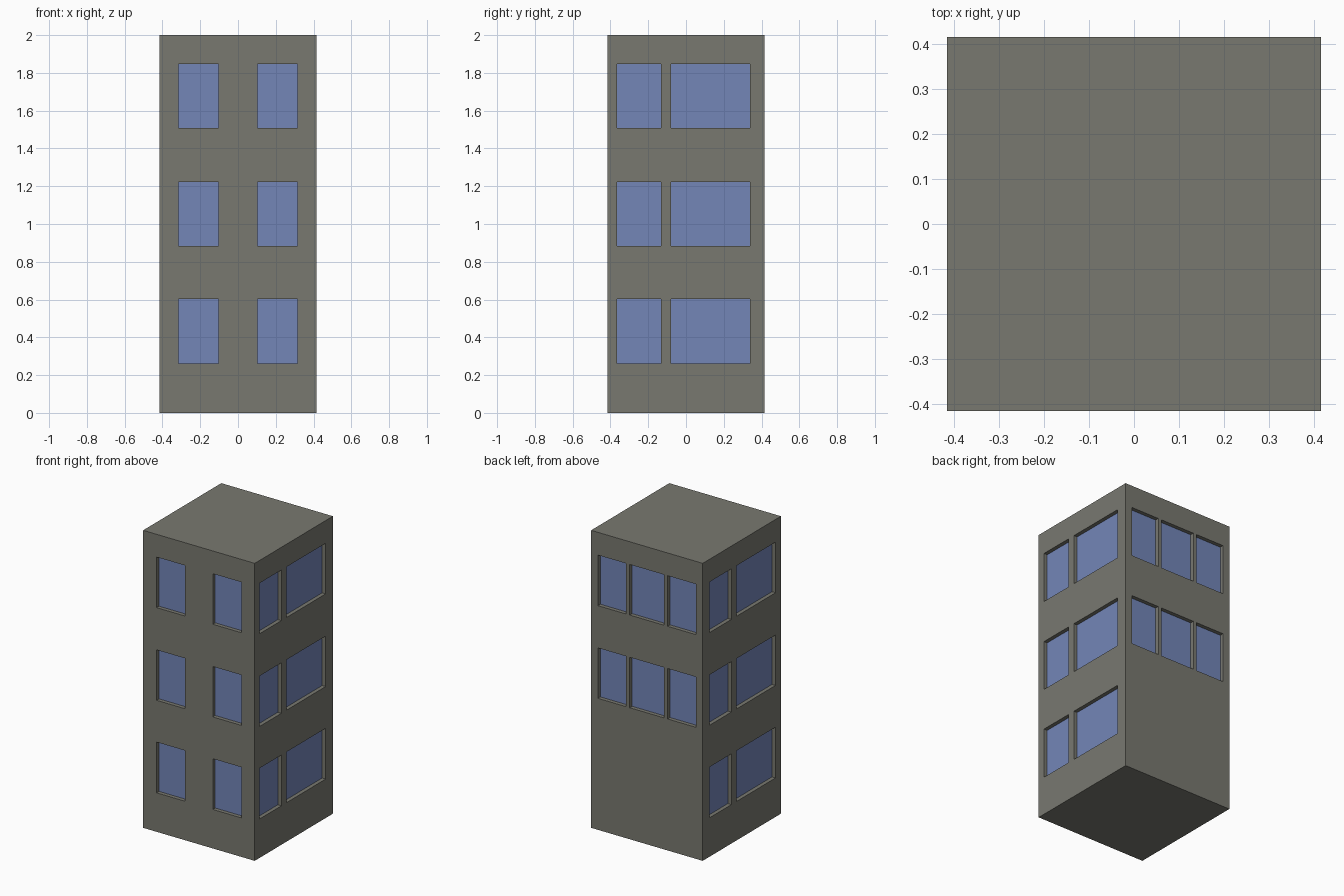
import bpy, bmesh, math
from mathutils import Matrix, Vector

if "Cube" in bpy.data.objects:
    bpy.data.objects.remove(bpy.data.objects["Cube"])

HALF, HEIGHT, RECESS = 0.415, 2.0, 0.026
FLOORS = [0.262, 0.603, 0.884, 1.223, 1.507, 1.847]   # sill / head of each storey

# window edges across each wall (left to right seen from outside), first storey with windows
WALLS = [
    ([-0.315, -0.103, 0.103, 0.315], 0),                    # front
    ([-0.365, -0.132, -0.079, 0.339], 0),                   # right
    ([-0.365, -0.154, -0.128, 0.128, 0.154, 0.365], 1),     # back
    ([-0.345, -0.111, -0.058, 0.358], 0),                   # left
]


def material(name, rgb):
    m = bpy.data.materials.new(name)
    m.diffuse_color = (*rgb, 1.0)
    m.use_nodes = True
    m.node_tree.nodes["Principled BSDF"].inputs["Base Color"].default_value = m.diffuse_color
    return m


bm = bmesh.new()


def quad(rot, pts, mat=0):
    f = bm.faces.new([bm.verts.new(rot @ Vector(p)) for p in pts])
    f.material_index = mat


zs = [0.0] + FLOORS + [HEIGHT]
for k, (edges, first) in enumerate(WALLS):
    rot = Matrix.Rotation(k * math.pi / 2, 3, 'Z')
    us = [-HALF] + edges + [HALF]
    for i in range(len(us) - 1):
        for j in range(len(zs) - 1):
            cell = [(us[i], zs[j]), (us[i + 1], zs[j]),
                    (us[i + 1], zs[j + 1]), (us[i], zs[j + 1])]
            outer = [(u, -HALF, z) for u, z in cell]
            # odd cells are windows
            if i % 2 and j % 2 and j // 2 >= first:
                inner = [(u, -HALF + RECESS, z) for u, z in cell]
                quad(rot, inner, 1)                          # glass
                for a in range(4):                           # reveals
                    b = (a + 1) % 4
                    quad(rot, [outer[a], outer[b], inner[b], inner[a]])
            else:
                quad(rot, outer)                             # wall

# weld the walls, then close roof and base
bmesh.ops.remove_doubles(bm, verts=bm.verts[:], dist=1e-4)
bmesh.ops.holes_fill(bm, edges=[e for e in bm.edges if e.is_boundary], sides=0)
bmesh.ops.recalc_face_normals(bm, faces=bm.faces[:])

mesh = bpy.data.meshes.new("tower_block")
bm.to_mesh(mesh)
bm.free()
mesh.materials.append(material("grey concrete", (0.19, 0.19, 0.163)))
mesh.materials.append(material("blue glass", (0.172, 0.238, 0.477)))
bpy.context.collection.objects.link(bpy.data.objects.new("tower_block", mesh))
